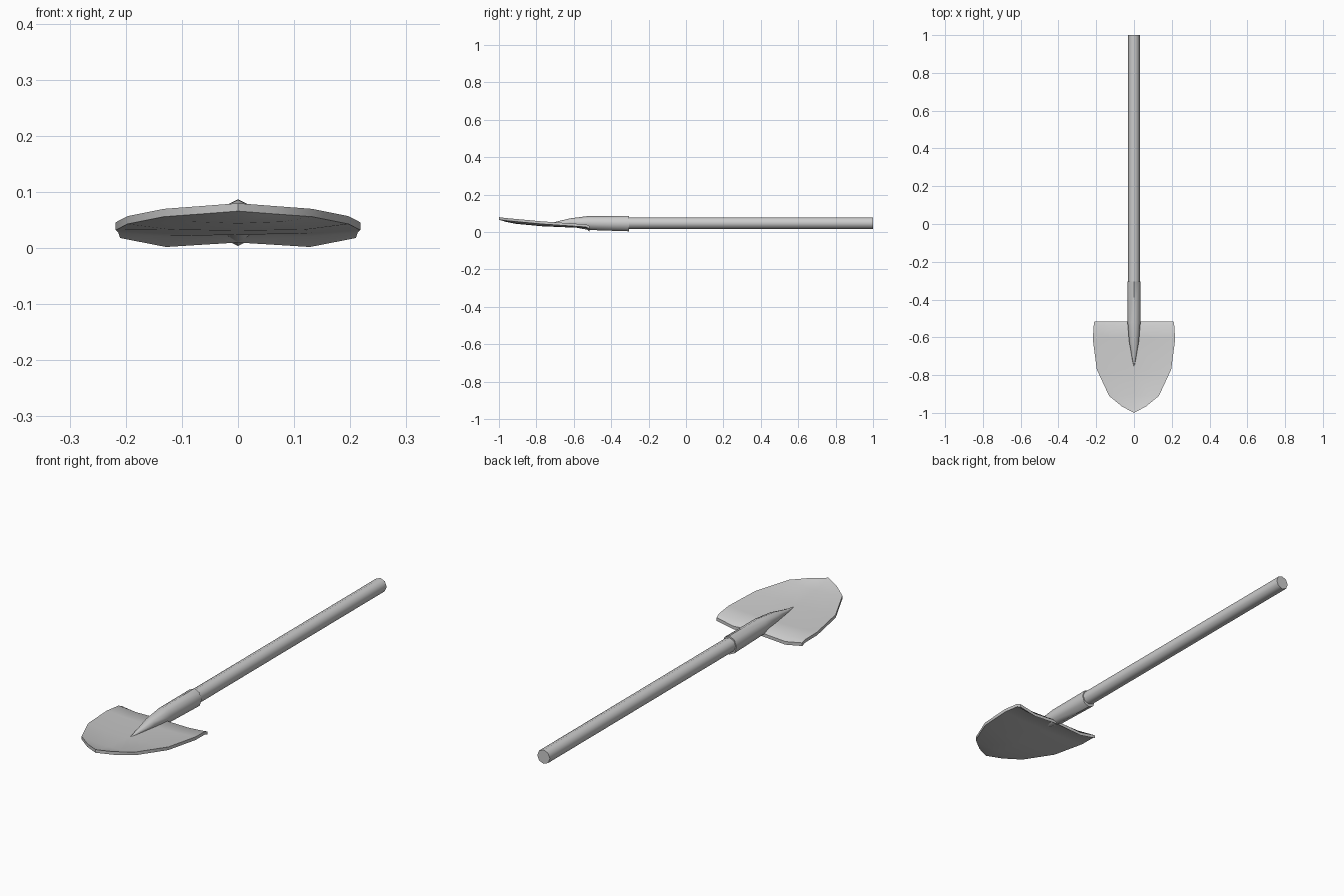
import bpy, bmesh, math

cube = bpy.data.objects.get("Cube")
if cube:
    bpy.data.objects.remove(cube, do_unlink=True)

# One plain grey for the whole tool
grey = bpy.data.materials.new("plain_grey")
grey.use_nodes = True
colour = (0.6, 0.6, 0.6, 1)
grey.diffuse_color = colour
grey.node_tree.nodes["Principled BSDF"].inputs["Base Color"].default_value = colour


def finish(name, bm, angle):
    bmesh.ops.remove_doubles(bm, verts=bm.verts, dist=0.0005)
    bmesh.ops.recalc_face_normals(bm, faces=bm.faces)
    mesh = bpy.data.meshes.new(name)
    bm.to_mesh(mesh)
    bm.free()
    mesh.materials.append(grey)
    obj = bpy.data.objects.new(name, mesh)
    bpy.context.collection.objects.link(obj)
    bpy.ops.object.select_all(action="DESELECT")
    bpy.context.view_layer.objects.active = obj
    obj.select_set(True)
    bpy.ops.object.shade_smooth_by_angle(angle=math.radians(angle))
    return obj


def bridge(bm, rows, closed):
    for a, b in zip(rows, rows[1:]):
        n = len(a)
        for i in range(n if closed else n - 1):
            j = (i + 1) % n
            bm.faces.new((a[i], a[j], b[j], b[i]))


def eight_sided_tube(name, sections):
    """Loft octagons along y; each section is y, half width, top z, bottom z."""
    bm = bmesh.new()
    rings = []
    for y, half, top, bottom in sections:
        mid, rise = (top + bottom) / 2, (top - bottom) / 2
        angles = [math.tau * i / 8 for i in range(8)]
        rings.append([bm.verts.new((half * math.cos(a), y, mid + rise * math.sin(a)))
                      for a in angles])
    bridge(bm, rings, True)
    bm.faces.new(rings[0])
    bm.faces.new(rings[-1])
    return finish(name, bm, 50)


# Long straight handle
eight_sided_tube("handle", [(1.0, 0.031, 0.079, 0.017), (-0.5, 0.031, 0.079, 0.017)])

# Socket that holds the handle and tapers into the blade
eight_sided_tube("socket", [
    (-0.305, 0.035, 0.087, 0.004),
    (-0.52, 0.034, 0.086, 0.011),
    (-0.62, 0.026, 0.073, 0.030),
    (-0.70, 0.012, 0.054, 0.035),
    (-0.765, 0.001, 0.043, 0.038),
])

# Dished blade: y, half width, height at centre, midway and edge
blade_rows = [
    (-0.515, 0.210, 0.024, 0.016, 0.032),
    (-0.535, 0.213, 0.037, 0.035, 0.041),
    (-0.61, 0.218, 0.038, 0.040, 0.046),
    (-0.77, 0.197, 0.045, 0.047, 0.057),
    (-0.91, 0.132, 0.058, 0.061, 0.070),
    (-0.965, 0.065, 0.069, 0.071, 0.075),
    (-1.0, 0.0, 0.080, 0.080, 0.080),
]
bm = bmesh.new()
layers = []
for drop in (0, 0.014):
    rows = []
    for y, half, centre, middle, edge in blade_rows:
        heights = (edge, middle, centre, middle, edge)
        rows.append([bm.verts.new((half * f, y, z - drop))
                     for f, z in zip((-1, -0.61, 0, 0.61, 1), heights)])
    bridge(bm, rows, False)
    layers.append(rows)

# Rim joining the top and underside of the blade
rims = [rows[0] + [r[-1] for r in rows[1:]] + [r[0] for r in rows[-2:0:-1]]
        for rows in layers]
bridge(bm, rims, True)
finish("blade", bm, 40)
